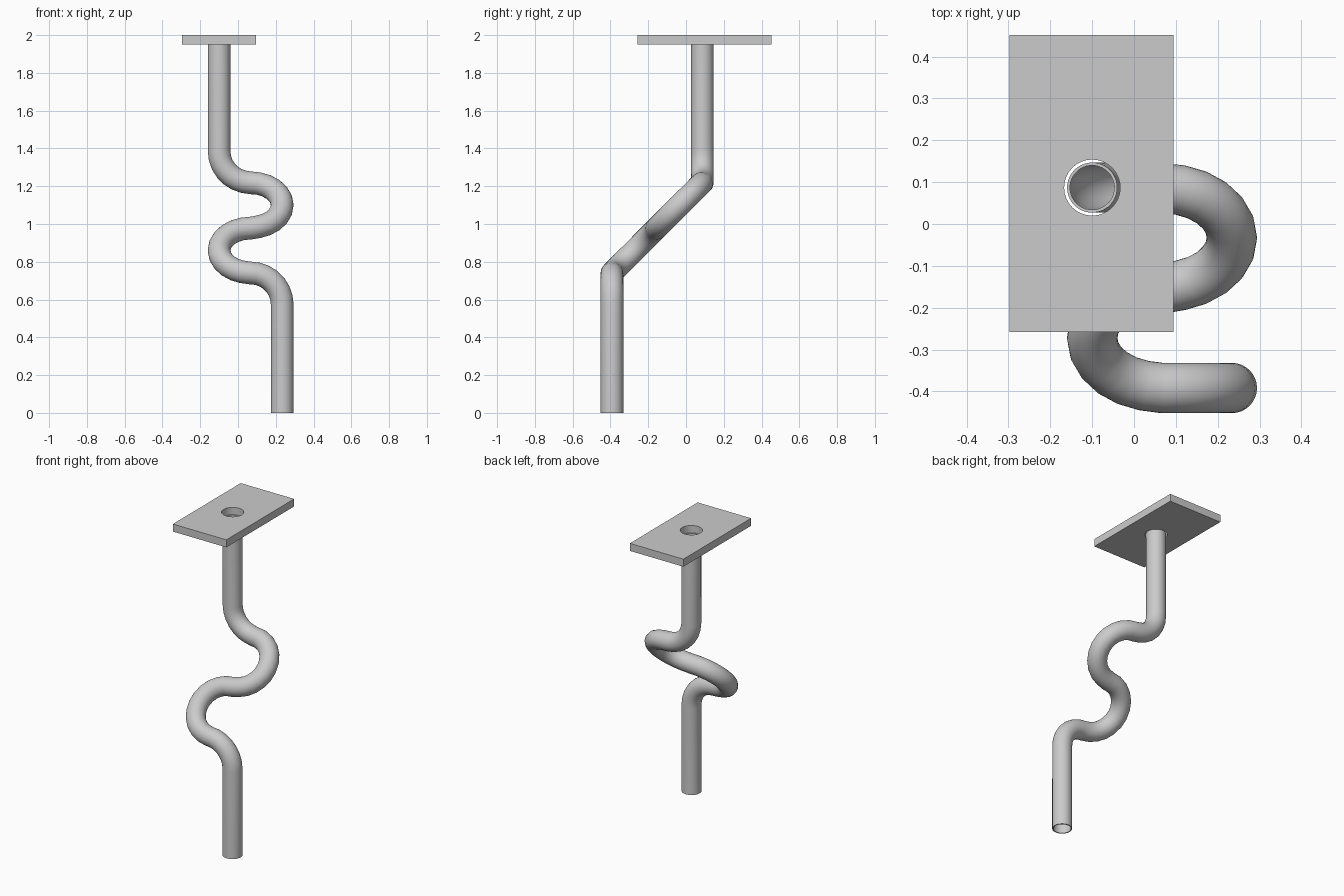
import bpy, bmesh, math
from mathutils import Vector

if "Cube" in bpy.data.objects:
    bpy.data.objects.remove(bpy.data.objects["Cube"])

R_OUT, R_IN, SIDES = 0.06, 0.053, 32
BEND = 0.167           # bend radius of every curve
XC = 0.067             # x of the bend centres
Y0, Y1 = -0.392, 0.087 # y of the lower and upper straight runs
ZM = 0.98              # middle height of the S
DZ = (Y1 - Y0) / 2     # rise of each half turn (45 degree plane)
YM = (Y0 + Y1) / 2
X, Z, D = Vector((1, 0, 0)), Vector((0, 0, 1)), Vector((0, 1, 1)).normalized()


def arc(centre, u, v, a0, a1, steps):
    """Points on an arc in the plane u, v (angles in degrees)."""
    pts = []
    for i in range(steps + 1):
        a = math.radians(a0 + (a1 - a0) * i / steps)
        pts.append(Vector(centre) + BEND * (u * math.cos(a) + v * math.sin(a)))
    return pts


def sweep_tube(name, path):
    """Hollow round tube along a path."""
    bm = bmesh.new()
    n = len(path)
    normal = Vector((0, 1, 0))
    outer, inner = [], []
    for i, p in enumerate(path):
        t = Vector((0, 0, 0))
        if i > 0:
            t += (p - path[i - 1]).normalized()
        if i < n - 1:
            t += (path[i + 1] - p).normalized()
        t.normalize()
        normal = (normal - t * normal.dot(t)).normalized()
        side = t.cross(normal)
        for rings, r in ((outer, R_OUT), (inner, R_IN)):
            rings.append([bm.verts.new(p + r * (normal * math.cos(a) + side * math.sin(a)))
                          for a in (2 * math.pi * k / SIDES for k in range(SIDES))])
    # outer wall, top rim, inner wall, bottom rim
    loop = outer + inner[::-1]
    for a, b in zip(loop, loop[1:] + loop[:1]):
        for k in range(SIDES):
            m = (k + 1) % SIDES
            bm.faces.new((a[k], a[m], b[m], b[k]))
    bmesh.ops.recalc_face_normals(bm, faces=bm.faces)
    me = bpy.data.meshes.new(name)
    bm.to_mesh(me)
    bm.free()
    ob = bpy.data.objects.new(name, me)
    bpy.context.collection.objects.link(ob)
    return ob


def smooth(ob):
    bpy.ops.object.select_all(action='DESELECT')
    ob.select_set(True)
    bpy.context.view_layer.objects.active = ob
    bpy.ops.object.shade_smooth_by_angle(angle=math.radians(35))


# Bent pipe: straight, quarter bend, two half turns on the slope, quarter bend, straight
path = [Vector((XC + BEND, Y0, 0))]
path += arc((XC, Y0, ZM - DZ - BEND), X, Z, 0, 90, 7)
path += arc((XC, YM - DZ / 2, ZM - DZ / 2), X, D, 270, 90, 12)[1:]
path += arc((XC, YM + DZ / 2, ZM + DZ / 2), X, D, -90, 90, 12)[1:]
path += arc((XC, Y1, ZM + DZ + BEND), X, Z, 270, 180, 7)[1:]
path.append(Vector((XC - BEND, Y1, 1.955)))
smooth(sweep_tube("bent_pipe", path))

# Top plate with a round clearance hole
bpy.ops.mesh.primitive_cube_add(size=1, location=(-0.101, 0.097, 1.975))
plate = bpy.context.object
plate.name = "top_plate"
plate.scale = (0.392, 0.71, 0.05)
bpy.ops.object.transform_apply(location=False, rotation=False, scale=True)

bpy.ops.mesh.primitive_cylinder_add(vertices=SIDES, radius=0.067, depth=0.2,
                                    location=(XC - BEND, Y1, 1.975))
cutter = bpy.context.object
cutter.name = "hole_cutter"
cutter.hide_render = True

mod = plate.modifiers.new("hole", 'BOOLEAN')
mod.operation = 'DIFFERENCE'
mod.solver = 'EXACT'
mod.object = cutter
bpy.context.view_layer.objects.active = plate
bpy.ops.object.modifier_apply(modifier=mod.name)
bpy.data.objects.remove(cutter)
smooth(plate)
